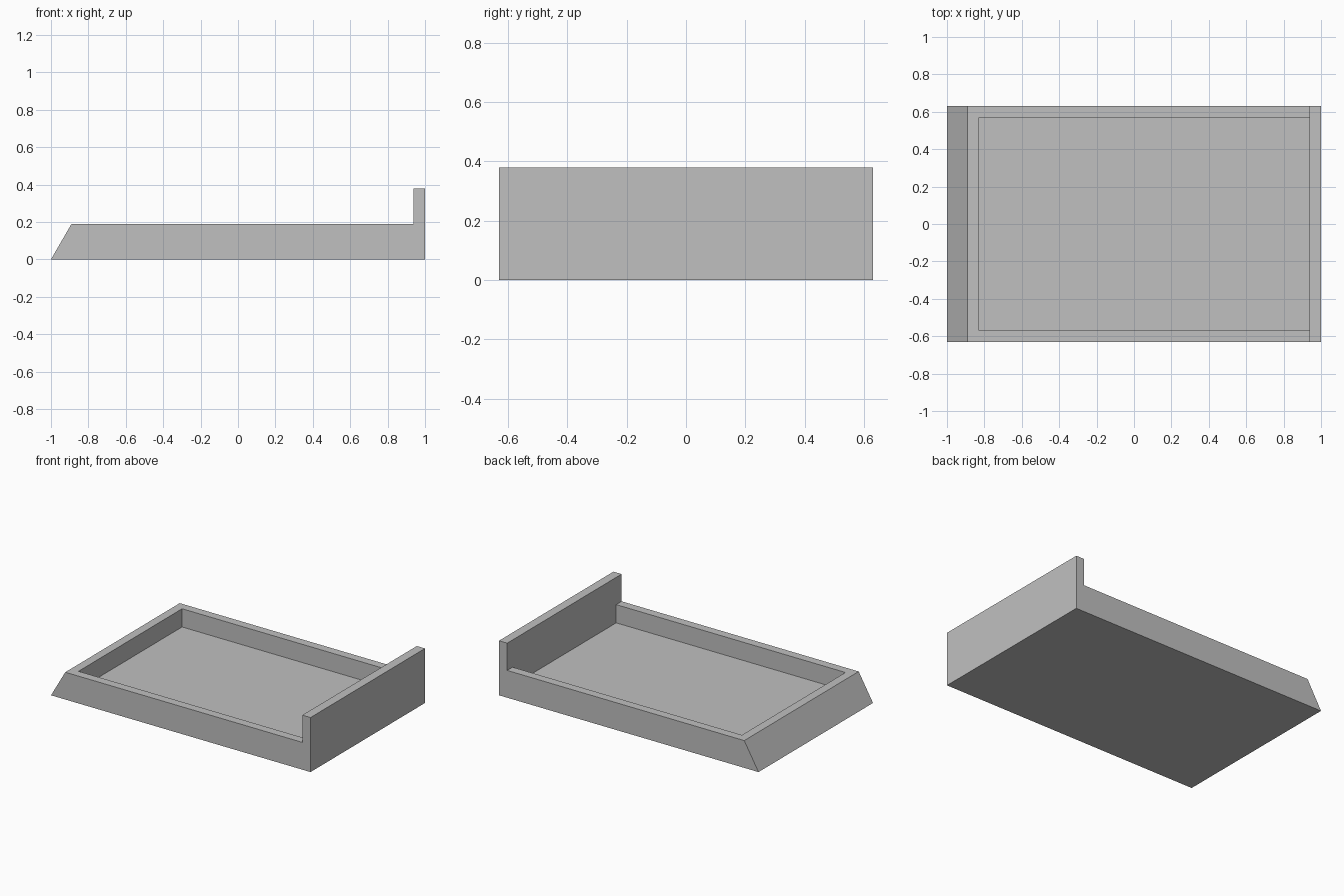
import bpy
import bmesh

if "Cube" in bpy.data.objects:
    bpy.data.objects.remove(bpy.data.objects["Cube"], do_unlink=True)

HALF_WIDTH = 0.63
RIM = 0.06
RIM_TOP = 0.19
WALL_TOP = 0.38
FLOOR = 0.063
WALL_INNER = 0.937

grey = bpy.data.materials.new("plain grey")
grey.use_nodes = True
colour = (0.53, 0.53, 0.53, 1)
grey.diffuse_color = colour
grey.node_tree.nodes["Principled BSDF"].inputs["Base Color"].default_value = colour


def prism(name, profile, half_depth):
    """Extrude an x-z profile symmetrically along y."""
    bm = bmesh.new()
    face = bm.faces.new([bm.verts.new((x, -half_depth, z)) for x, z in profile])
    extruded = bmesh.ops.extrude_face_region(bm, geom=[face])["geom"]
    moved = [v for v in extruded if isinstance(v, bmesh.types.BMVert)]
    bmesh.ops.translate(bm, verts=moved, vec=(0, 2 * half_depth, 0))
    bmesh.ops.recalc_face_normals(bm, faces=bm.faces)
    mesh = bpy.data.meshes.new(name)
    bm.to_mesh(mesh)
    bm.free()
    mesh.materials.append(grey)
    obj = bpy.data.objects.new(name, mesh)
    bpy.context.collection.objects.link(obj)
    return obj


# Body: sloped end on the left, raised wall on the right
tray = prism("tray", [
    (-1, 0), (1, 0), (1, WALL_TOP), (WALL_INNER, WALL_TOP),
    (WALL_INNER, RIM_TOP), (-0.89, RIM_TOP),
], HALF_WIDTH)

# Recess: open at the top and flush with the raised wall
cutter = prism("recess_cutter", [
    (-0.83, FLOOR), (WALL_INNER, FLOOR),
    (WALL_INNER, RIM_TOP + 0.1), (-0.83, RIM_TOP + 0.1),
], HALF_WIDTH - RIM)
cutter.hide_render = True
cutter.hide_viewport = True

recess = tray.modifiers.new("recess", 'BOOLEAN')
recess.operation = 'DIFFERENCE'
recess.solver = 'EXACT'
recess.object = cutter
